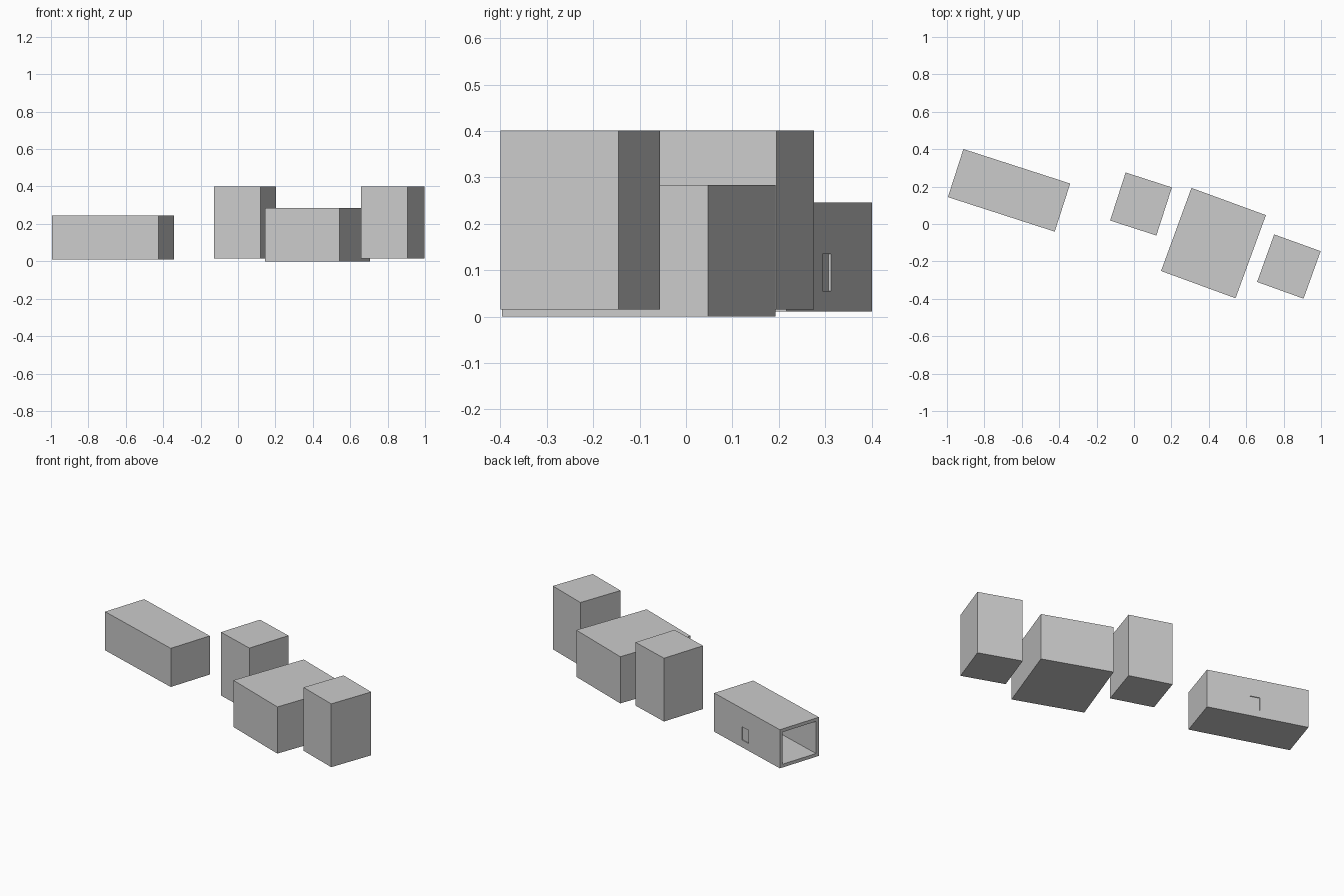
import bpy
from math import radians
from mathutils import Matrix, Vector

if "Cube" in bpy.data.objects:
    bpy.data.objects.remove(bpy.data.objects["Cube"])


def box(name, centre, size, angle):
    """Box standing between z0 and z1, turned about z."""
    bpy.ops.mesh.primitive_cube_add(size=1)
    ob = bpy.context.object
    ob.name = name
    ob.data.transform(Matrix.Diagonal((*size, 1)))
    ob.location = centre
    ob.rotation_euler.z = radians(angle)
    return ob


def cut(target, offset, size, angle):
    """Cut a box out of the target, placed in the target's own turned frame."""
    pos = target.location + Matrix.Rotation(radians(angle), 3, 'Z') @ Vector(offset)
    cutter = box("cutter", pos, size, angle)
    cutter.hide_render = True
    mod = target.modifiers.new("cut", 'BOOLEAN')
    mod.operation = 'DIFFERENCE'
    mod.solver = 'EXACT'
    mod.object = cutter
    bpy.context.view_layer.objects.active = target
    bpy.ops.object.modifier_apply(modifier=mod.name)
    bpy.data.objects.remove(cutter, do_unlink=True)


# Long low case
A = -17.9
case = box("long_case", (-0.668, 0.18, 0.128), (0.60, 0.27, 0.235), A)
# Deep opening in its left end
cut(case, (-0.03, 0, 0), (0.60, 0.23, 0.195), A)
# Shallow recess in its back
cut(case, (0.017, 0.145, -0.033), (0.058, 0.03, 0.08), A)

# Wide centre box with a tall box either side
box("centre_box", (0.425, -0.102, 0.142), (0.424, 0.473, 0.284), -20.1)
box("left_tall_box", (0.0375, 0.107, 0.208), (0.26, 0.27, 0.385), A)
box("right_tall_box", (0.828, -0.2275, 0.208), (0.264, 0.27, 0.385), -19.8)
